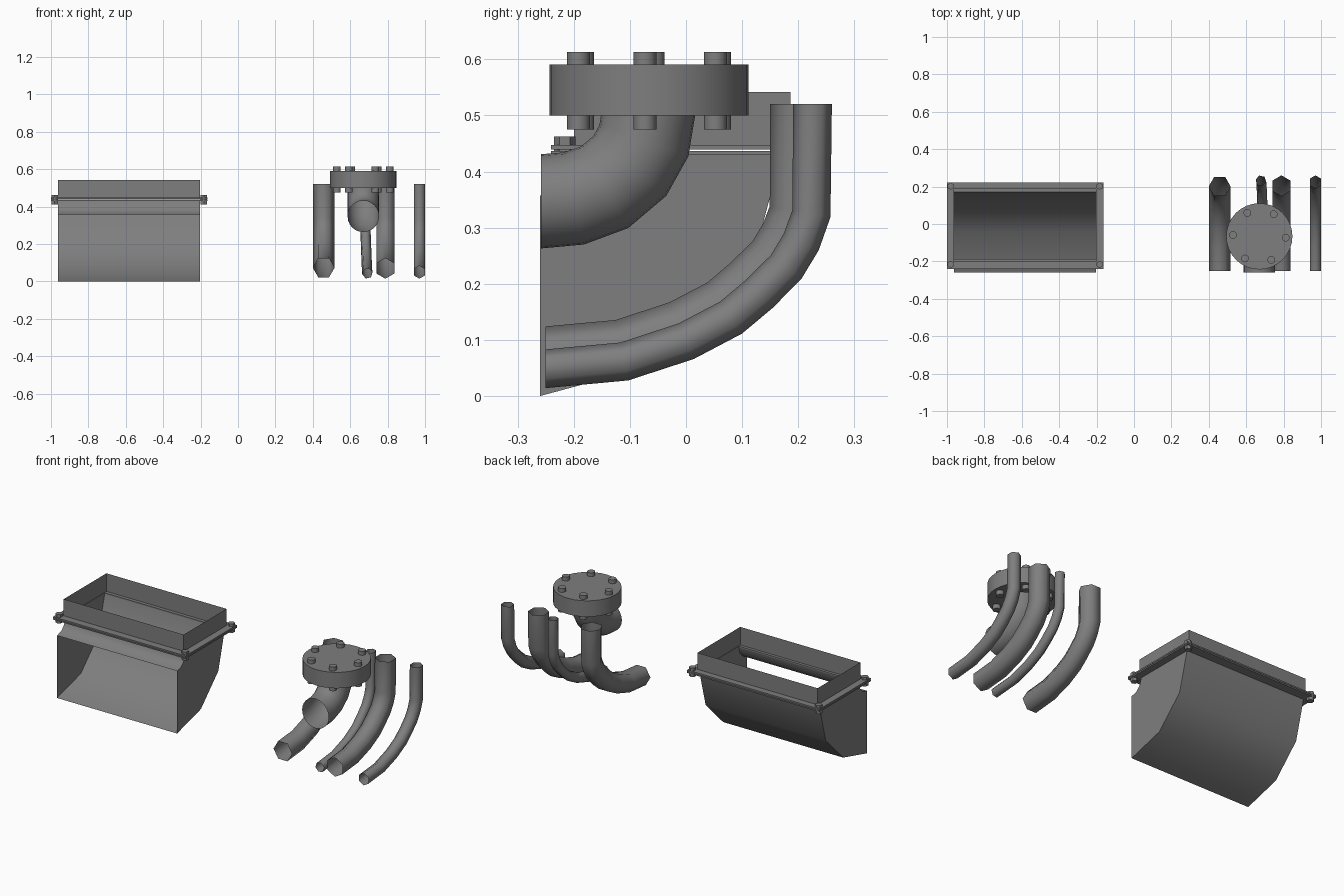
import bpy, bmesh, math
from mathutils import Vector

if "Cube" in bpy.data.objects:
    bpy.data.objects.remove(bpy.data.objects["Cube"], do_unlink=True)

GREY = 0.21
metal = bpy.data.materials.new("grey_metal")
metal.use_nodes = True
metal.diffuse_color = (GREY, GREY, GREY, 1)
metal.node_tree.nodes["Principled BSDF"].inputs["Base Color"].default_value = (GREY, GREY, GREY, 1)


def finish(name, bm, angle=40):
    """Turn a bmesh into a named object; faces bending less than angle are smooth."""
    mesh = bpy.data.meshes.new(name)
    bm.normal_update()
    bm.to_mesh(mesh)
    bm.free()
    mesh.materials.append(metal)
    obj = bpy.data.objects.new(name, mesh)
    bpy.context.collection.objects.link(obj)
    bpy.ops.object.select_all(action='DESELECT')
    obj.select_set(True)
    bpy.context.view_layer.objects.active = obj
    bpy.ops.object.shade_smooth_by_angle(angle=math.radians(angle))
    return obj


def loft(name, rings, angle=40, closed=False):
    """Skin a sequence of rings into an open tube, or a closed loop of rings."""
    bm = bmesh.new()
    loops = [[bm.verts.new(p) for p in ring] for ring in rings]
    pairs = list(zip(loops, loops[1:]))
    if closed:
        pairs.append((loops[-1], loops[0]))
    for a, b in pairs:
        for i in range(len(a)):
            j = (i + 1) % len(a)
            bm.faces.new((a[i], a[j], b[j], b[i]))
    bmesh.ops.recalc_face_normals(bm, faces=bm.faces)
    return finish(name, bm, angle)


def rect(x0, x1, y0, y1, z):
    return [(x0, y0, z), (x1, y0, z), (x1, y1, z), (x0, y1, z)]


def cylinder(name, x, y, z0, z1, r, sides):
    bm = bmesh.new()
    bmesh.ops.create_cone(bm, cap_ends=True, segments=sides, radius1=r, radius2=r, depth=z1 - z0)
    bmesh.ops.translate(bm, verts=bm.verts, vec=(x, y, (z0 + z1) / 2))
    return finish(name, bm)


def tube(name, path, x0, x1, r, sides, inward=0.0, phase=0.0):
    """Sweep a ring along a (y, z) path, drifting from x0 to x1."""
    pts = [Vector((0, y, z)) for y, z in path]
    rings = []
    for i, p in enumerate(pts):
        before = (p - pts[i - 1]).normalized() if i else Vector((0, 1, 0))
        after = (pts[i + 1] - p).normalized() if i < len(pts) - 1 else Vector((0, 0, 1))
        if i == 0:
            t = before
        elif i == len(pts) - 1:
            t = after
        else:
            t = (before + after).normalized()
        n = Vector((0, -t.z, t.y))
        centre = p + n * inward + Vector((x0 + (x1 - x0) * i / (len(pts) - 1), 0, 0))
        turn = [phase + math.tau * k / sides for k in range(sides)]
        rings.append([centre + n * r * math.cos(a) + Vector((r * math.sin(a), 0, 0)) for a in turn])
    return loft(name, rings, 80)


# Rectangular duct elbow, open at the front and top
LEFT, RIGHT = -0.962, -0.203
BACK, TURN, R_IN, R_OUT = -0.26, 0.43, 0.073, 0.43
rings = []
for step in range(4):
    a = math.radians(30 * step)
    s, c = math.sin(a), math.cos(a)
    inner = (BACK + R_IN * s, TURN - R_IN * c)
    outer = (BACK + R_OUT * s, TURN - R_OUT * c)
    rings.append([(LEFT, *inner), (RIGHT, *inner), (RIGHT, *outer), (LEFT, *outer)])
loft("duct_elbow", rings, 35)

# Upright collar above the elbow
Y0, Y1 = -0.2, 0.186
loft("duct_collar", [rect(LEFT, RIGHT, Y0, Y1, z) for z in (0.44, 0.542)])


# Pair of rectangular flange frames
def frame(name, z0, z1, y0, y1):
    hole = (LEFT, RIGHT, y0, y1)
    rim = (-1.0, -0.163, -0.241, 0.222)
    loft(name, [rect(*hole, z0), rect(*rim, z0), rect(*rim, z1), rect(*hole, z1)], closed=True)


frame("lower_duct_flange", 0.43, 0.437, BACK + R_IN, BACK + R_OUT)
frame("upper_duct_flange", 0.439, 0.447, Y0, Y1)

# Corner bolts of the duct flange
for x in (-0.98, -0.183):
    for y in (-0.216, 0.202):
        cylinder("duct_bolt", x, y, 0.412, 0.462, 0.019, 6)

# Wide pipe elbow with a round bolted flange
CX, CY = 0.67, -0.066
tube("wide_pipe", [(-0.258, 0.347), (-0.2, 0.352), (-0.145, 0.372), (-0.1, 0.41),
                   (-0.075, 0.455), (CY, 0.51)], CX, CX, 0.084, 24)
cylinder("round_flange", CX, CY, 0.5, 0.591, 0.177, 32)
for k in range(6):
    a = math.radians(60 * k - 3)
    cylinder("flange_bolt", CX + 0.141 * math.cos(a), CY + 0.141 * math.sin(a),
             0.475, 0.613, 0.0205, 14)

# Four slim bent pipes sharing one outer curve
bend = [(-0.25, 0.049), (-0.11, 0.062), (0, 0.098), (0.08, 0.14), (0.13, 0.182),
        (0.178, 0.23), (0.205, 0.275), (0.223, 0.325), (0.225, 0.52)]
for name, x0, x1, r, phase in (("thick_bent_pipe", 0.458, 0.458, 0.058, math.pi / 2),
                               ("thin_bent_pipe", 0.692, 0.678, 0.028, 0.3),
                               ("medium_bent_pipe", 0.788, 0.788, 0.055, 0),
                               ("end_bent_pipe", 0.97, 0.97, 0.0345, 0)):
    tube(name, bend, x0, x1, r, 6, r - 0.035, phase)
